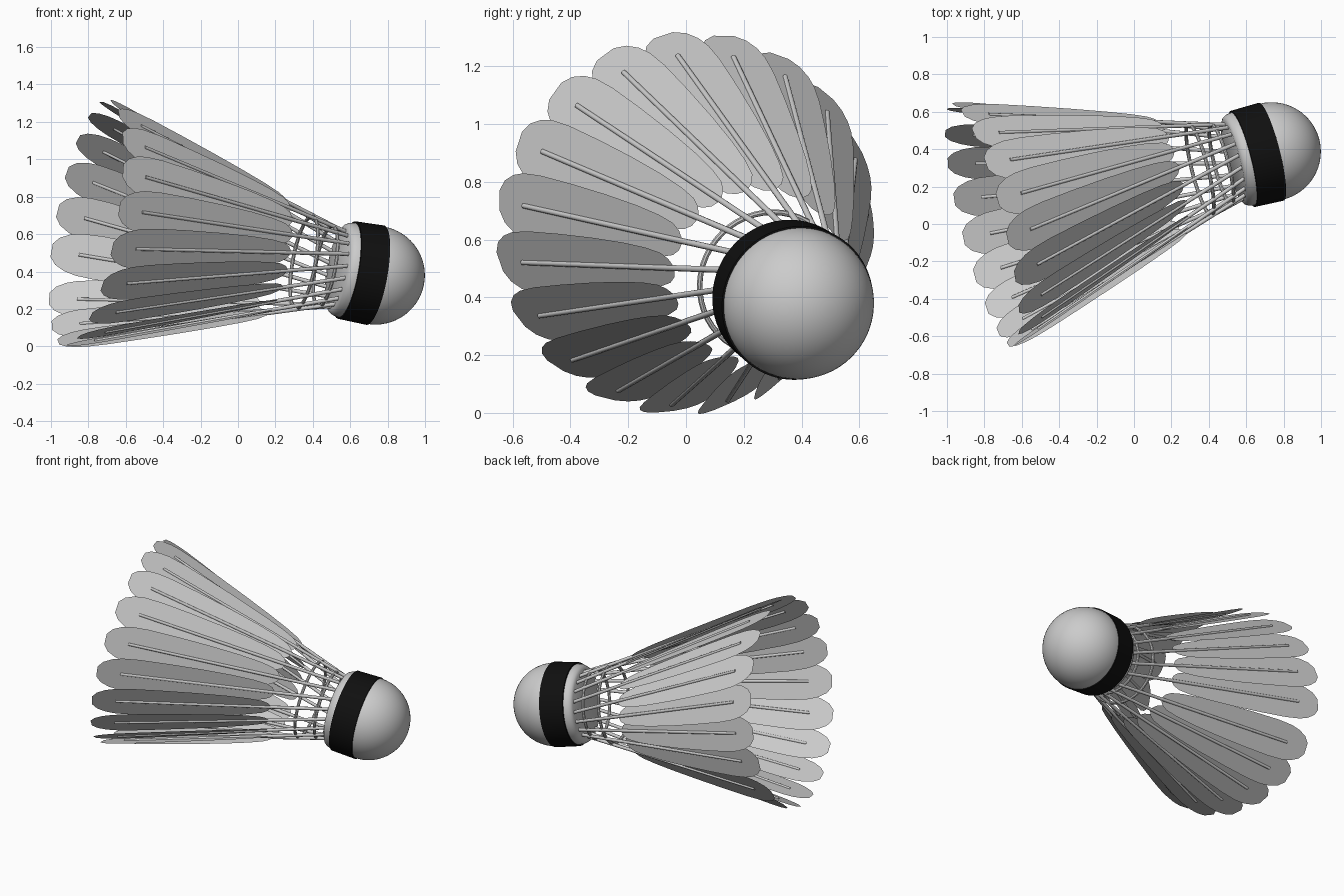
import bpy, bmesh, math
from mathutils import Vector, Matrix

if "Cube" in bpy.data.objects:
    bpy.data.objects.remove(bpy.data.objects["Cube"])

# Local frame: +Z runs from the cork toward the feather tips, origin at the dome centre
nose = Vector((0.9546, 0.2434, -0.172)).normalized()
up = (Vector((0, 0, 1)) - nose * nose.z).normalized()
side = nose.cross(up)
FRAME = Matrix.Translation((0.735, 0.387, 0.38)) @ Matrix((side, up, -nose)).transposed().to_4x4()


def make(name, bm, smooth=True):
    bmesh.ops.recalc_face_normals(bm, faces=bm.faces)
    me = bpy.data.meshes.new(name)
    bm.to_mesh(me)
    bm.free()
    ob = bpy.data.objects.new(name, me)
    bpy.context.collection.objects.link(ob)
    ob.matrix_world = FRAME
    if smooth:
        bpy.ops.object.select_all(action='DESELECT')
        ob.select_set(True)
        bpy.context.view_layer.objects.active = ob
        bpy.ops.object.shade_smooth_by_angle(angle=math.radians(40))
    return ob


def lathe(name, profile, closed=False, steps=64):
    bm = bmesh.new()
    vs = [bm.verts.new((r, 0, z)) for r, z in profile]
    pairs = list(zip(vs, vs[1:])) + ([(vs[-1], vs[0])] if closed else [])
    edges = [bm.edges.new(p) for p in pairs]
    bmesh.ops.spin(bm, geom=vs + edges, cent=(0, 0, 0), axis=(0, 0, 1),
                   angle=math.tau, steps=steps)
    bmesh.ops.remove_doubles(bm, verts=bm.verts, dist=1e-5)
    return make(name, bm)


# Cork: hemispherical dome, short body, rounded back edge
R = 0.264
dome = [(R * math.sin(i * math.pi / 32), -R * math.cos(i * math.pi / 32)) for i in range(17)]
lathe("cork", dome + [(0.256, 0.16), (0.252, 0.185), (0.242, 0.204), (0.225, 0.214), (0, 0.214)])

# Black band around the cork
band = lathe("band", [(0.260, 0.0), (0.270, 0.002), (0.265, 0.16), (0.250, 0.162)], closed=True)
black = bpy.data.materials.new("black")
black.diffuse_color = (0.005, 0.005, 0.005, 1)
black.use_nodes = True
black.node_tree.nodes["Principled BSDF"].inputs["Base Color"].default_value = black.diffuse_color
band.data.materials.append(black)

# Two thread rings tying the stems together
for name, s, r in (("inner_thread", 0.28, 0.218), ("outer_thread", 0.40, 0.25)):
    ring = [(r + 0.010 * math.cos(k * math.tau / 8), s + 0.010 * math.sin(k * math.tau / 8))
            for k in range(8)]
    lathe(name, ring, closed=True, steps=48)

# Vane outline: position along the feather, half width
OUTLINE = [(0.56, 0.012), (0.575, 0.035), (0.61, 0.056), (0.69, 0.074), (0.82, 0.090),
           (1.0, 0.104), (1.2, 0.114), (1.38, 0.119), (1.48, 0.114), (1.54, 0.100),
           (1.59, 0.074), (1.62, 0.036)]
TWIST, TILT = math.radians(35), math.radians(9)


def feather(i, a):
    base = Vector((0.2 * math.cos(a + TWIST), 0.2 * math.sin(a + TWIST), 0.19))
    end = Vector((0.617 * math.cos(a), 0.617 * math.sin(a), 1.48))
    d = (end - base).normalized()
    tangent = Vector((-math.sin(a), math.cos(a), 0))
    tangent = (tangent - d * tangent.dot(d)).normalized()
    out = tangent.cross(d)
    across = tangent * math.cos(TILT) + out * math.sin(TILT)

    # Stem: straight tapered rod, leaning sideways
    bm = bmesh.new()
    rot = d.to_track_quat('Z', 'Y').to_matrix().to_4x4()
    length = (end - base).length
    bmesh.ops.create_cone(bm, cap_ends=True, segments=10, radius1=0.011, radius2=0.009,
                          depth=length, matrix=Matrix.Translation((base + end) / 2) @ rot)
    make(f"stem_{i}", bm)

    # Vane: thin flat blade overlapping its neighbour
    bm = bmesh.new()
    rows = []
    for s, w in OUTLINE:
        p = base.lerp(end, (s - base.z) / (end.z - base.z))
        rows.append([bm.verts.new(p + across * w * k) for k in (-1, 0, 1)])
    for lo, hi in zip(rows, rows[1:]):
        for k in (0, 1):
            bm.faces.new((lo[k], lo[k + 1], hi[k + 1], hi[k]))
    make(f"vane_{i}", bm, smooth=False)


for i in range(19):
    feather(i + 1, math.radians(-141 + 18.6 * i))
